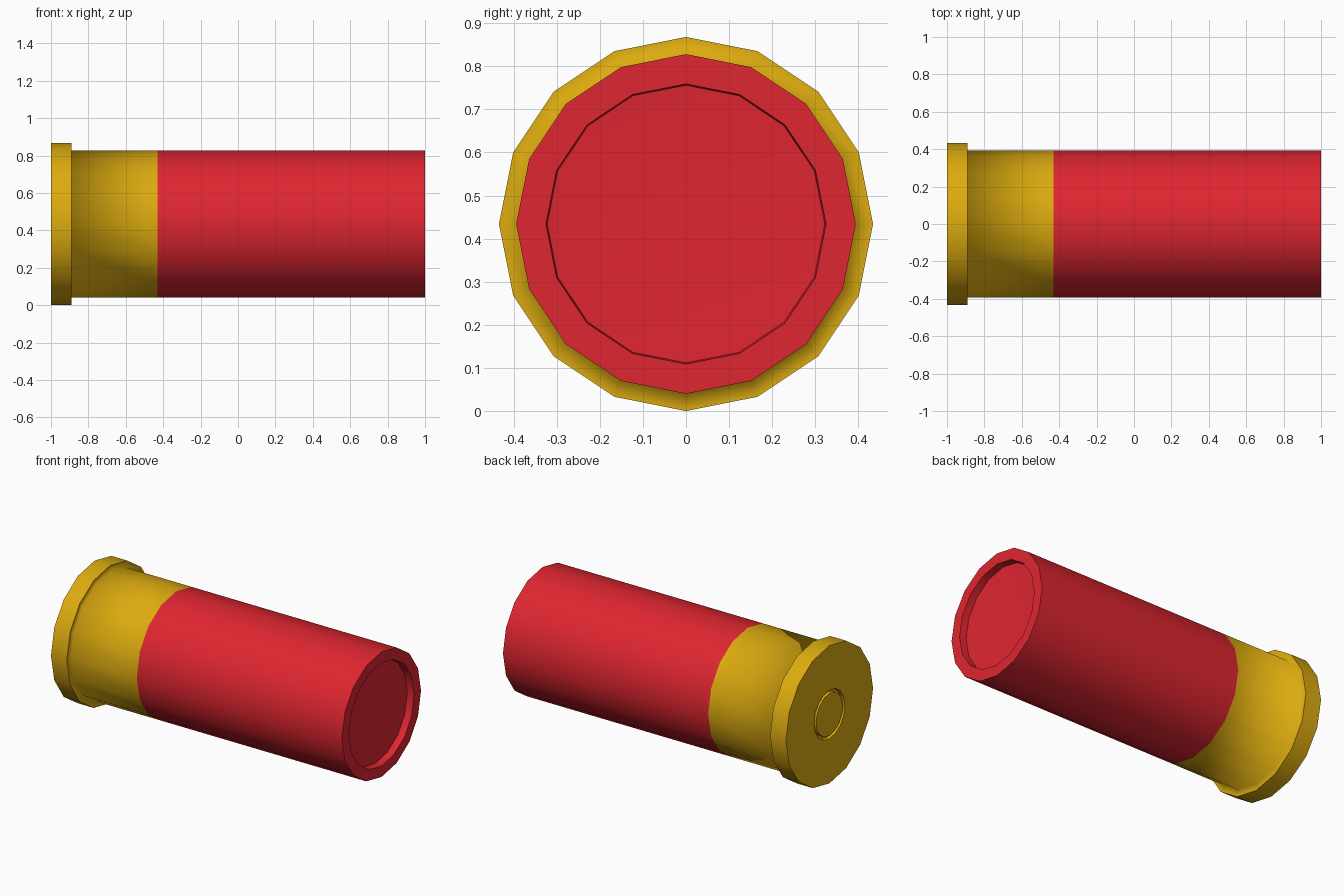
import bpy
import bmesh
from math import cos, sin, tau

SIDES = 16
RIM = 0.434       # rim radius, also the axis height
BODY = 0.394
SEAM = -0.43      # where the metal head meets the tube

default = bpy.data.objects.get("Cube")
if default:
    bpy.data.objects.remove(default, do_unlink=True)


def material(name, rgb):
    mat = bpy.data.materials.new(name)
    mat.use_nodes = True
    colour = (*rgb, 1.0)
    mat.diffuse_color = colour
    mat.node_tree.nodes["Principled BSDF"].inputs["Base Color"].default_value = colour
    return mat


def lathe(name, profile, mat, soft=()):
    """Revolve (x, radius) points about the x axis; rings listed in soft stay smooth."""
    bm = bmesh.new()
    rings = []
    for x, r in profile:
        if r == 0:
            rings.append([bm.verts.new((x, 0, 0))] * SIDES)
        else:
            rings.append([bm.verts.new((x, r * cos(tau * j / SIDES), r * sin(tau * j / SIDES)))
                          for j in range(SIDES)])
    for a, b in zip(rings, rings[1:]):
        for j in range(SIDES):
            k = (j + 1) % SIDES
            corners = list(dict.fromkeys((a[j], a[k], b[k], b[j])))
            bm.faces.new(corners).smooth = True
    # Crisp corners around every ring except the soft ones
    for i, ring in enumerate(rings):
        if ring[0] is not ring[1] and i not in soft:
            for j in range(SIDES):
                bm.edges.get((ring[j], ring[(j + 1) % SIDES])).smooth = False
    mesh = bpy.data.meshes.new(name)
    bm.to_mesh(mesh)
    bm.free()
    mesh.materials.append(mat)
    obj = bpy.data.objects.new(name, mesh)
    obj.location.z = RIM
    bpy.context.collection.objects.link(obj)
    return obj


brass = material("brass yellow", (0.72, 0.41, 0.005))
red = material("red plastic", (0.74, 0.019, 0.03))

# Metal head: primer disc, groove, flat base, rim, step and sleeve
lathe("brass_head", [
    (-1, 0), (-1, 0.133), (-0.98, 0.135), (-0.98, 0.151), (-1, 0.153),
    (-1, RIM), (-0.89, RIM), (-0.89, BODY), (SEAM, BODY),
], brass, soft=(7,))

# Plastic tube: outer wall, flat lip, shallow mouth and slightly dished floor
lathe("red_tube", [
    (SEAM, BODY), (1, BODY), (1, 0.325), (0.955, 0.322), (0.94, 0),
], red)
